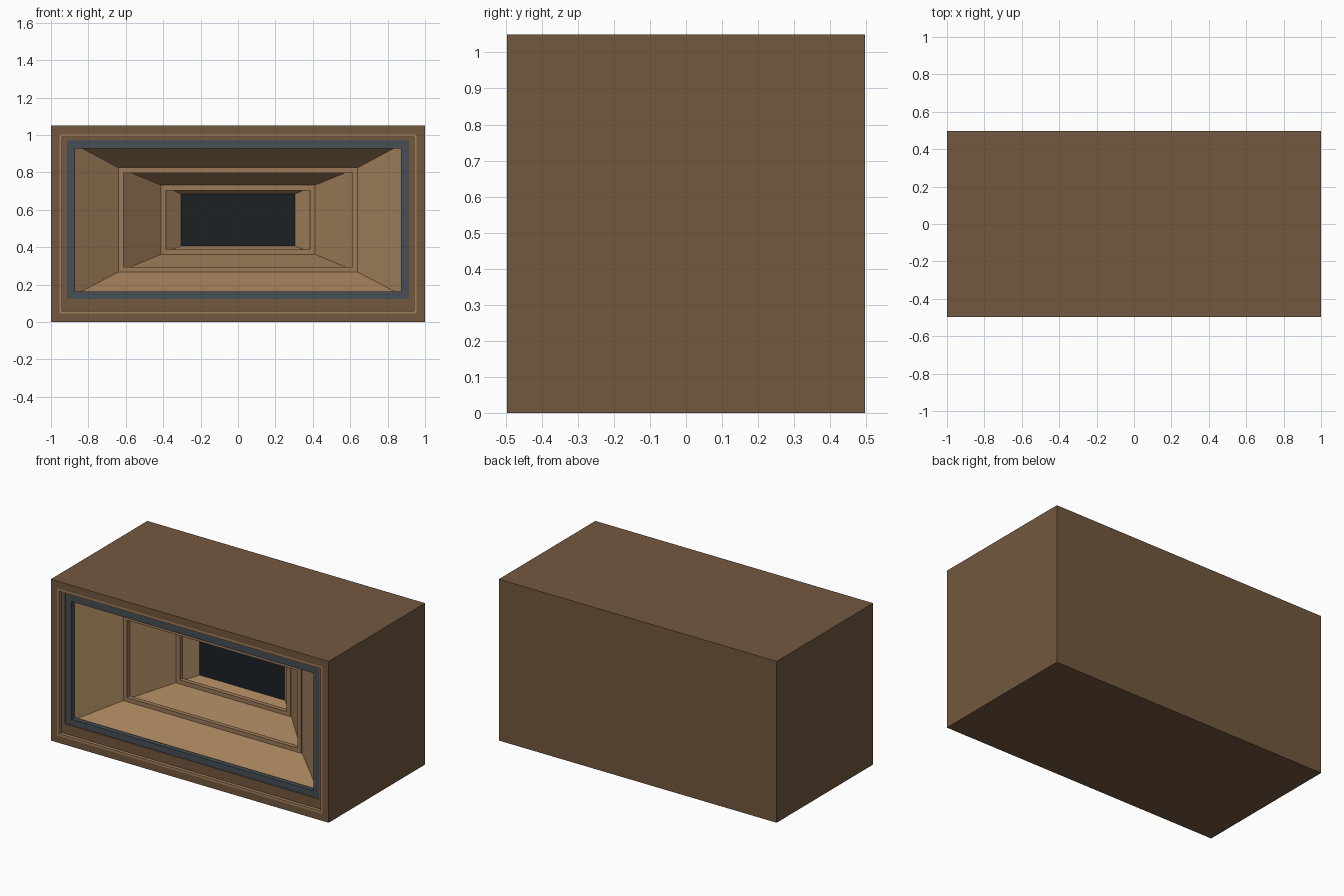
import bpy, bmesh

if "Cube" in bpy.data.objects:
    bpy.data.objects.remove(bpy.data.objects["Cube"])

FRONT = -0.496


def material(name, rgb):
    m = bpy.data.materials.new(name)
    m.diffuse_color = (*rgb, 1)
    m.use_nodes = True
    m.node_tree.nodes["Principled BSDF"].inputs["Base Color"].default_value = m.diffuse_color
    return m


walnut = material("dark_wood", (0.170, 0.098, 0.050))
oak = material("light_wood", (0.36, 0.215, 0.105))
frame_wood = material("mid_wood", (0.33, 0.195, 0.10))
slate = material("slate", (0.062, 0.078, 0.092))
black = material("black", (0.012, 0.015, 0.017))


def loft(name, sections, mat, caps=False, closed=False):
    """Skin rectangles (half_width, z_low, z_high, depth_from_front)."""
    bm = bmesh.new()
    loops = []
    for w, lo, hi, d in sections:
        y = FRONT + d
        loops.append([bm.verts.new((x, y, z))
                      for x, z in ((-w, lo), (w, lo), (w, hi), (-w, hi))])
    pairs = list(zip(loops, loops[1:]))
    if closed:
        pairs.append((loops[-1], loops[0]))
    for a, b in pairs:
        for i in range(4):
            j = (i + 1) % 4
            bm.faces.new((a[i], a[j], b[j], b[i]))
    if caps:
        bm.faces.new(loops[0])
        bm.faces.new(loops[-1])
    if closed or caps:
        bmesh.ops.recalc_face_normals(bm, faces=bm.faces)
    mesh = bpy.data.meshes.new(name)
    bm.to_mesh(mesh)
    bm.free()
    ob = bpy.data.objects.new(name, mesh)
    mesh.materials.append(mat)
    bpy.context.collection.objects.link(ob)
    return ob


def ring(name, outer, inner, d0, d1, mat):
    """Rectangular picture-frame moulding."""
    return loft(name, [(*outer, d0), (*inner, d0), (*inner, d1), (*outer, d1)],
                mat, closed=True)


# Nested rectangles: half width, bottom, top
shell, opening = (1.0, 0.0, 1.05), (0.955, 0.045, 1.003)
trim_in = (0.94, 0.06, 0.988)
slate_out, slate_in = (0.915, 0.123, 0.973), (0.872, 0.163, 0.928)
step1, step1_in = (0.64, 0.267, 0.825), (0.613, 0.294, 0.798)
step2, step2_in = (0.412, 0.362, 0.732), (0.385, 0.388, 0.704)
end = (0.305, 0.406, 0.685)

# Outer cabinet with a deep pocket
loft("cabinet", [(*shell, 0.992), (*shell, 0), (*opening, 0), (*opening, 0.60)],
     walnut, caps=True)

# Front trim, recessed surround and slate frame
ring("front_trim", opening, trim_in, 0.0, 0.03, oak)
ring("surround", trim_in, slate_out, 0.022, 0.05, walnut)
ring("slate_frame", slate_out, slate_in, 0.028, 0.058, slate)

# Three tapering stages of the inner tunnel
loft("tunnel_outer", [(*slate_out, 0.04), (*step1, 0.24)], oak)
loft("tunnel_middle", [(*step1, 0.24), (*step2, 0.455)], oak)
loft("tunnel_inner", [(*step2, 0.455), (*end, 0.54)], oak)

# Mouldings at the tunnel joints
ring("moulding_outer", step1, step1_in, 0.232, 0.262, frame_wood)
ring("moulding_inner", step2, step2_in, 0.447, 0.477, frame_wood)

# Dark panel closing the tunnel
loft("back_panel", [(*end, 0.538), (*end, 0.55)], black, caps=True)
